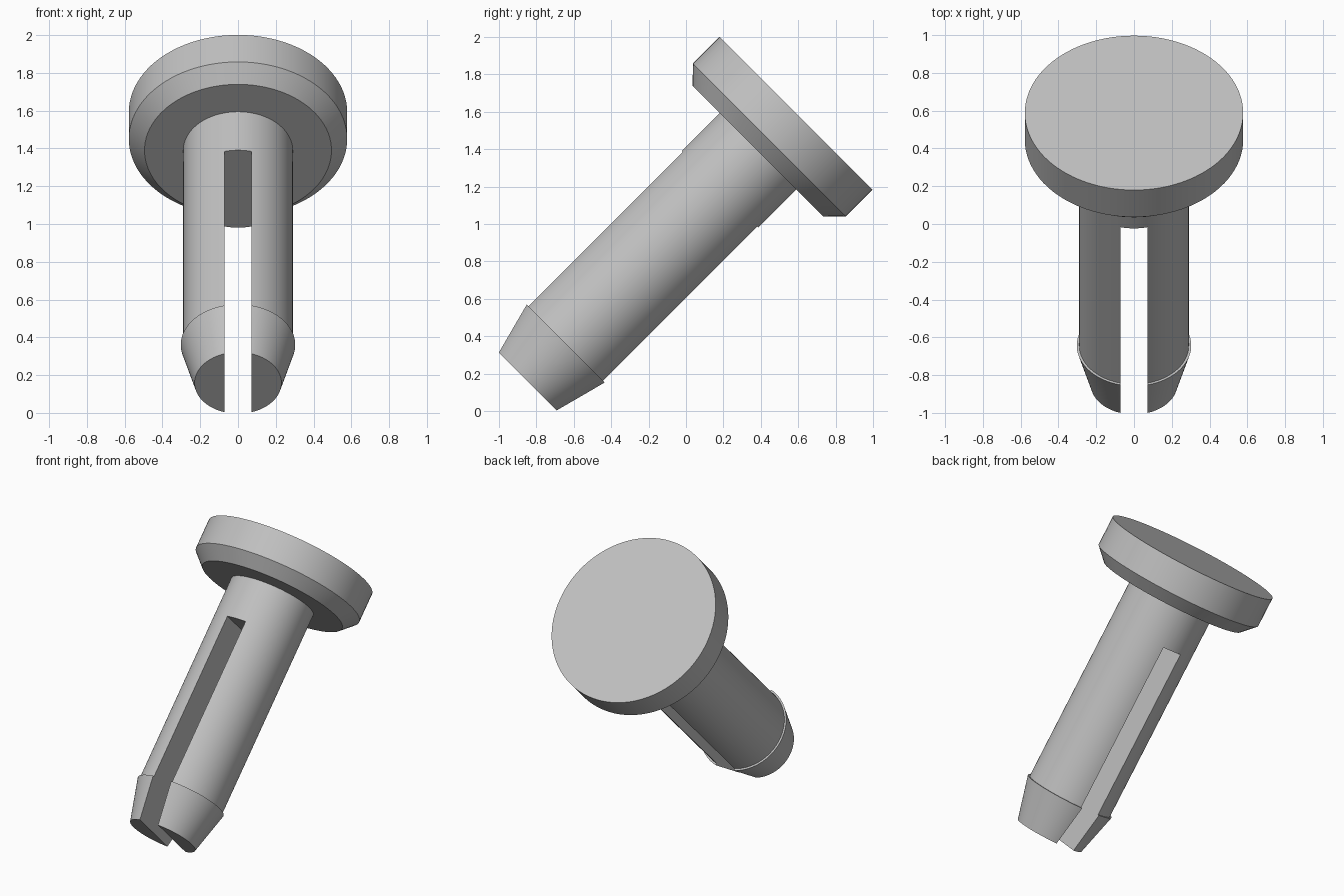
import bpy, bmesh, math
from mathutils import Matrix, Vector

cube = bpy.data.objects.get("Cube")
if cube:
    bpy.data.objects.remove(cube, do_unlink=True)

GREY = (0.53, 0.53, 0.53, 1)
mat = bpy.data.materials.new("plain grey")
mat.use_nodes = True
mat.diffuse_color = GREY
mat.node_tree.nodes["Principled BSDF"].inputs["Base Color"].default_value = GREY

# The pin's axis leans back at 45 degrees
TILT = Matrix.Translation((0, -0.502, 0.502)) @ Matrix.Rotation(math.radians(-45), 4, 'X')
SEGMENTS = 96


def finish(name, bm):
    bmesh.ops.recalc_face_normals(bm, faces=bm.faces)
    mesh = bpy.data.meshes.new(name)
    bm.to_mesh(mesh)
    bm.free()
    mesh.materials.append(mat)
    obj = bpy.data.objects.new(name, mesh)
    bpy.context.collection.objects.link(obj)
    obj.matrix_world = TILT
    return obj


def lathe(name, profile):
    """Closed solid turned around the axis from (radius, height) points."""
    bm = bmesh.new()
    rings = []
    for r, h in profile:
        angles = [math.tau * i / SEGMENTS for i in range(SEGMENTS)]
        rings.append([bm.verts.new((r * math.cos(a), r * math.sin(a), h)) for a in angles])
    for low, high in zip(rings, rings[1:]):
        for i in range(SEGMENTS):
            j = (i + 1) % SEGMENTS
            bm.faces.new((low[i], low[j], high[j], high[i]))
    bm.faces.new(rings[0][::-1])
    bm.faces.new(rings[-1])
    return finish(name, bm)


def box(name, lo, hi):
    lo, hi = Vector(lo), Vector(hi)
    bm = bmesh.new()
    bmesh.ops.create_cube(bm, size=1)
    bmesh.ops.scale(bm, vec=hi - lo, verts=bm.verts)
    bmesh.ops.translate(bm, vec=(lo + hi) / 2, verts=bm.verts)
    return finish(name, bm)


# Round head with a chamfered underside
head = lathe("head", [(0.495, 1.255), (0.578, 1.34), (0.578, 1.542)])

# Shaft with a tapered barbed tip
shaft = lathe("split_shaft", [(0.23, -0.486), (0.303, -0.2), (0.29, -0.2), (0.29, 1.27)])

# Slot that splits the shaft into two legs
cutter = box("slot_cutter", (-0.071, -0.6, -0.8), (0.071, 0.6, 0.967))
cutter.hide_render = True
cut = shaft.modifiers.new("slot", 'BOOLEAN')
cut.operation = 'DIFFERENCE'
cut.solver = 'EXACT'
cut.object = cutter
bpy.context.view_layer.update()
bpy.ops.object.select_all(action='DESELECT')
bpy.context.view_layer.objects.active = shaft
shaft.select_set(True)
bpy.ops.object.modifier_apply(modifier=cut.name)
bpy.data.objects.remove(cutter, do_unlink=True)

# Smooth round walls, crisp edges
head.select_set(True)
bpy.ops.object.shade_smooth_by_angle(angle=math.radians(15))
